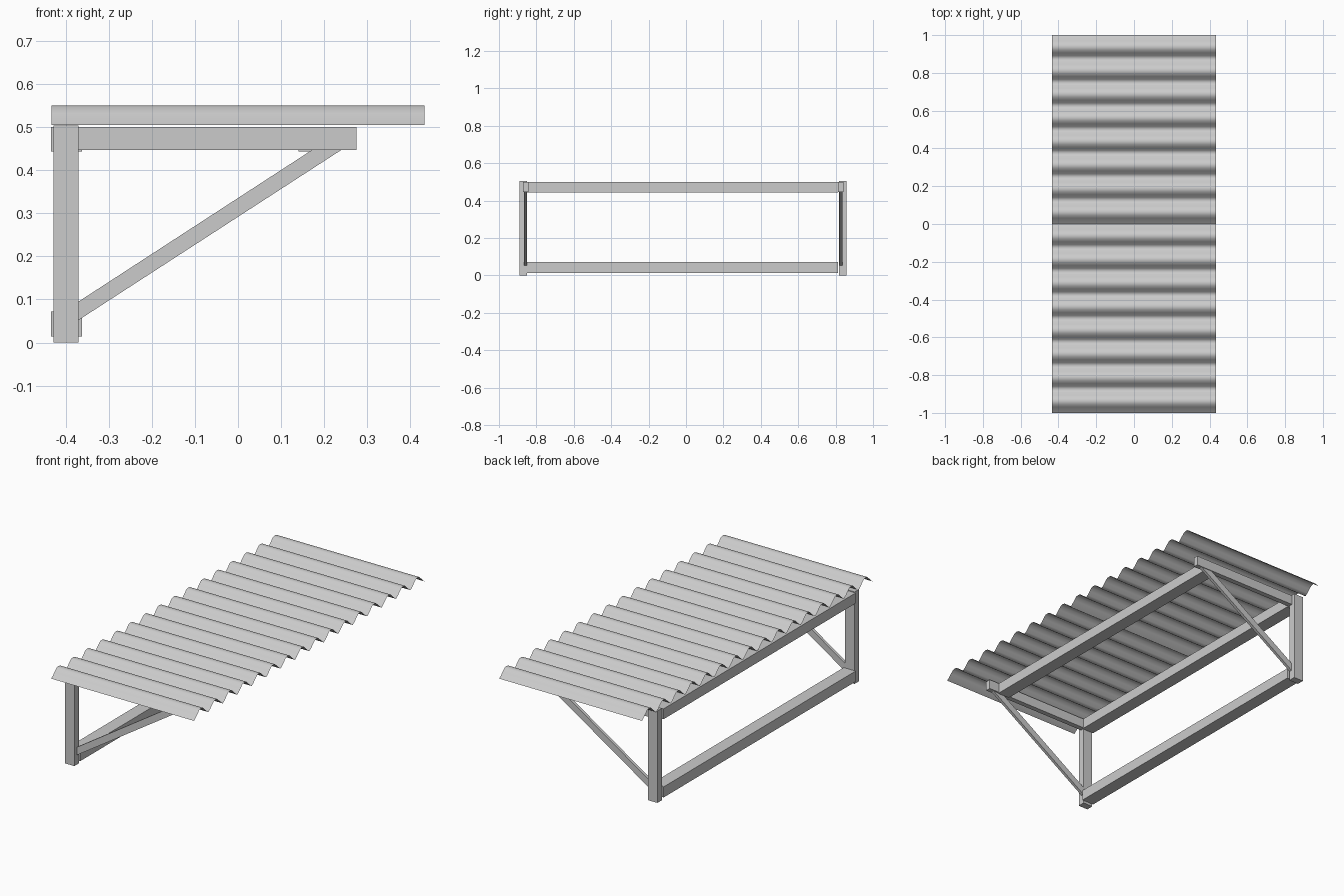
import bpy

if "Cube" in bpy.data.objects:
    bpy.data.objects.remove(bpy.data.objects["Cube"])


def prism(name, outline, y0, y1):
    """Extrude an x-z outline from y0 to y1."""
    n = len(outline)
    verts = [(x, y, z) for y in (y0, y1) for x, z in outline]
    faces = [tuple(range(n)), tuple(range(2 * n - 1, n - 1, -1))]
    faces += [(i, i + n, (i + 1) % n + n, (i + 1) % n) for i in range(n)]
    mesh = bpy.data.meshes.new(name)
    mesh.from_pydata(verts, [], faces)
    obj = bpy.data.objects.new(name, mesh)
    bpy.context.collection.objects.link(obj)
    return obj


def bar(name, x0, x1, y0, y1, z0, z1):
    return prism(name, [(x0, z0), (x1, z0), (x1, z1), (x0, z1)], y0, y1)


# End frames: post, roof arm and diagonal brace
MID = -0.015
for side, s in (("front", -1), ("back", 1)):
    def span(a, b):
        return sorted((MID + s * a, MID + s * b))
    bar(side + "_post", -0.428, -0.37, *span(0.834, 0.874), 0, 0.504)
    bar(side + "_arm", -0.37, 0.275, *span(0.828, 0.856), 0.447, 0.50)
    prism(side + "_brace",
          [(-0.37, 0.052), (0.24, 0.447), (0.172, 0.447), (-0.37, 0.095)],
          *span(0.836, 0.852))

# Long rails between the end frames
Y0, Y1 = MID - 0.834, MID + 0.828
bar("lower_wall_rail", -0.434, -0.362, Y0, Y1, 0.014, 0.072)
bar("upper_wall_rail", -0.434, -0.362, Y0, Y1, 0.443, 0.50)
bar("outer_roof_beam", 0.14, 0.212, Y0, Y1, 0.443, 0.50)

# Two corrugated roof sheets meeting in the middle
WAVE = [0, 0.25, 0.6, 0.93, 1, 0.93, 0.6, 0.25]
RIBS, LOW, HIGH = 8, 0.505, 0.55
for name, start in (("front_roof_sheet", -1), ("back_roof_sheet", 0)):
    steps = RIBS * len(WAVE)
    verts = []
    for i in range(steps + 1):
        z = LOW + (HIGH - LOW) * WAVE[i % len(WAVE)]
        verts += [(x, start + i / steps, z) for x in (-0.433, 0.433)]
    faces = [(2 * i, 2 * i + 1, 2 * i + 3, 2 * i + 2) for i in range(steps)]
    mesh = bpy.data.meshes.new(name)
    mesh.from_pydata(verts, [], faces)
    mesh.shade_smooth()
    bpy.context.collection.objects.link(bpy.data.objects.new(name, mesh))
